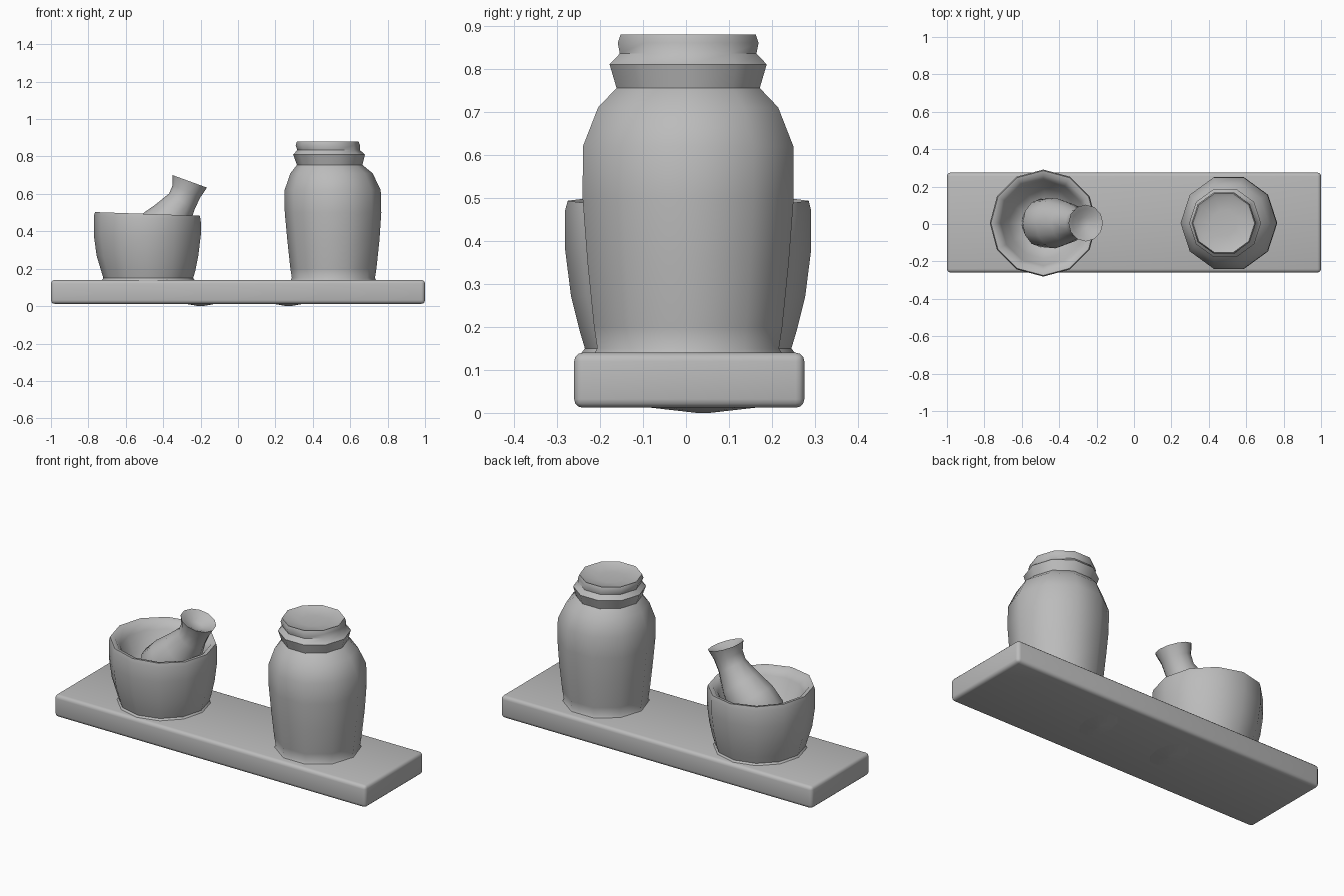
import bpy, bmesh, math
from mathutils import Vector

cube = bpy.data.objects.get("Cube")
if cube:
    bpy.data.objects.remove(cube, do_unlink=True)

grey = bpy.data.materials.new("stone grey")
grey.use_nodes = True
colour = (0.5, 0.5, 0.5, 1)
grey.diffuse_color = colour
grey.node_tree.nodes["Principled BSDF"].inputs["Base Color"].default_value = colour


def finish(name, bm, angle):
    bmesh.ops.recalc_face_normals(bm, faces=bm.faces)
    mesh = bpy.data.meshes.new(name)
    bm.to_mesh(mesh)
    bm.free()
    obj = bpy.data.objects.new(name, mesh)
    bpy.context.collection.objects.link(obj)
    mesh.materials.append(grey)
    bpy.ops.object.select_all(action='DESELECT')
    obj.select_set(True)
    bpy.context.view_layer.objects.active = obj
    bpy.ops.object.shade_smooth_by_angle(angle=math.radians(angle))
    return obj


def loft(name, rings, sides, angle=50, y=0.005, stretch=1):
    """Skin rings given as (centre x, z, radius, tilt towards +x in degrees)."""
    bm = bmesh.new()
    loops = []
    for x, z, r, tilt in rings:
        t = math.radians(tilt)
        across = Vector((math.cos(t), 0, -math.sin(t)))
        loop = []
        for i in range(sides):
            a = math.tau * i / sides
            p = Vector((x, y, z)) + across * r * math.cos(a)
            p.y += r * stretch * math.sin(a)
            loop.append(bm.verts.new(p))
        loops.append(loop)
    for low, high in zip(loops, loops[1:]):
        for i in range(sides):
            j = (i + 1) % sides
            bm.faces.new((low[i], low[j], high[j], high[i]))
    bm.faces.new(loops[0][::-1])
    bm.faces.new(loops[-1])
    return finish(name, bm, angle)


# Long board with softened edges
bm = bmesh.new()
bmesh.ops.create_cube(bm, size=1)
for v in bm.verts:
    v.co = (v.co.x * 2, v.co.y * 0.535 + 0.0075, v.co.z * 0.128 + 0.076)
bmesh.ops.bevel(bm, geom=bm.edges[:], offset=0.02, segments=3, profile=0.5, affect='EDGES')
finish("board", bm, 40)

# Shallow bumps under the board
for side, x in (("left", 0.27), ("right", -0.2)):
    loft(side + "_under_bump", [(x, 0, 0.01, 0), (x, 0.013, 0.085, 0)], 10, y=0.04, stretch=1.6)

# Jar with a collared neck and a slightly dished top
loft("jar", [
    (0.51, 0.13, 0.235, 0), (0.51, 0.15, 0.222, 0), (0.51, 0.2, 0.23, 0),
    (0.51, 0.35, 0.246, 0), (0.508, 0.5, 0.258, 0), (0.506, 0.62, 0.257, 0),
    (0.5, 0.71, 0.22, 0), (0.49, 0.755, 0.175, 0), (0.487, 0.81, 0.192, 0),
    (0.484, 0.835, 0.167, 0), (0.48, 0.86, 0.172, 0), (0.48, 0.88, 0.165, 0),
    (0.48, 0.87, 0.145, 0), (0.48, 0.862, 0.07, 0)], 10)

# Mortar bowl with a thick rim and hollow inside
loft("mortar_bowl", [
    (-0.48, 0.13, 0.255, 0), (-0.48, 0.15, 0.24, 0), (-0.48, 0.19, 0.252, 0),
    (-0.484, 0.27, 0.272, 0), (-0.485, 0.38, 0.286, 0), (-0.485, 0.47, 0.286, 2),
    (-0.485, 0.493, 0.28, 2), (-0.485, 0.488, 0.255, 2), (-0.485, 0.45, 0.228, 1),
    (-0.48, 0.36, 0.19, 0), (-0.48, 0.31, 0.13, 0), (-0.48, 0.295, 0.05, 0)], 12)

# Pestle leaning out of the bowl, with a dished end
loft("pestle", [
    (-0.56, 0.27, 0.06, 48), (-0.5, 0.33, 0.128, 42), (-0.42, 0.4, 0.135, 38),
    (-0.355, 0.475, 0.11, 38), (-0.3, 0.56, 0.08, 32), (-0.275, 0.615, 0.081, 24),
    (-0.258, 0.667, 0.098, 20), (-0.261, 0.658, 0.075, 20), (-0.27, 0.635, 0.03, 20)], 12)
